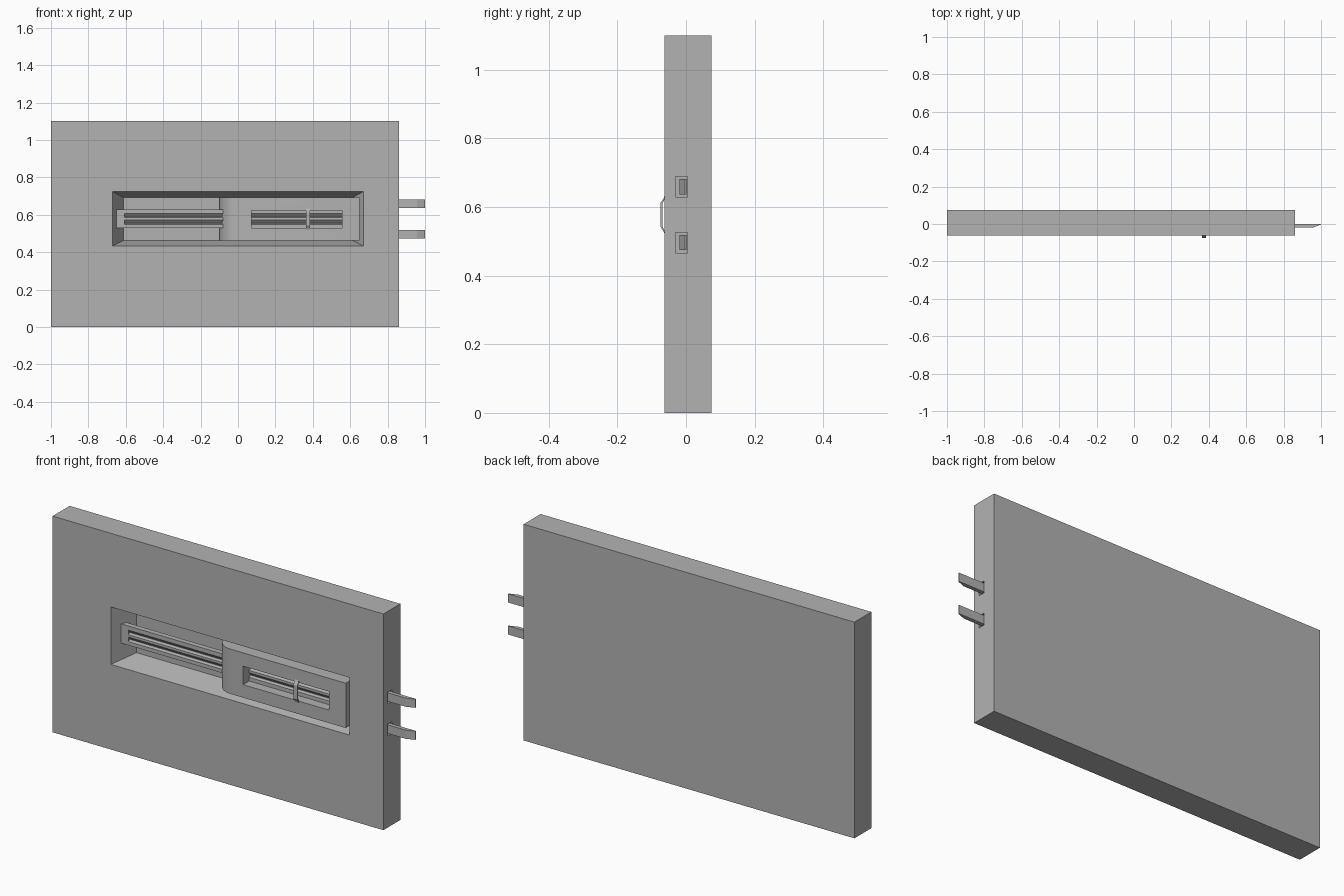
import bpy, bmesh, math
from mathutils import Vector

if "Cube" in bpy.data.objects:
    bpy.data.objects.remove(bpy.data.objects["Cube"], do_unlink=True)

# Single grey finish
grey = bpy.data.materials.new("plain grey")
grey.use_nodes = True
colour = (0.45, 0.45, 0.45, 1)
grey.diffuse_color = colour
grey.node_tree.nodes["Principled BSDF"].inputs["Base Color"].default_value = colour


def loft(name, ring_a, ring_b):
    """Closed solid between two matching rings of points."""
    bm = bmesh.new()
    a = [bm.verts.new(p) for p in ring_a]
    b = [bm.verts.new(p) for p in ring_b]
    n = len(a)
    bm.faces.new(a)
    bm.faces.new(b[::-1])
    for i in range(n):
        j = (i + 1) % n
        bm.faces.new((a[j], a[i], b[i], b[j]))
    bmesh.ops.recalc_face_normals(bm, faces=bm.faces)
    mesh = bpy.data.meshes.new(name)
    bm.to_mesh(mesh)
    bm.free()
    mesh.materials.append(grey)
    obj = bpy.data.objects.new(name, mesh)
    bpy.context.collection.objects.link(obj)
    return obj


def along_x(name, profile, x0, x1):
    """Extrude a (y, z) profile along x."""
    return loft(name, [(x0, y, z) for y, z in profile], [(x1, y, z) for y, z in profile])


def along_z(name, profile, z0, z1):
    """Extrude an (x, y) profile along z."""
    return loft(name, [(x, y, z0) for x, y in profile], [(x, y, z1) for x, y in profile])


def box(name, x0, x1, y0, y1, z0, z1):
    return along_z(name, [(x0, y0), (x1, y0), (x1, y1), (x0, y1)], z0, z1)


def cut(target, cutter):
    """Subtract the cutter from the target and discard it."""
    cutter.hide_render = True
    mod = target.modifiers.new("cut", "BOOLEAN")
    mod.operation = "DIFFERENCE"
    mod.solver = "EXACT"
    mod.object = cutter
    bpy.ops.object.select_all(action="DESELECT")
    bpy.context.view_layer.objects.active = target
    target.select_set(True)
    bpy.ops.object.modifier_apply(modifier=mod.name)
    bpy.data.objects.remove(cutter, do_unlink=True)


FRONT, BACK, FLOOR = -0.062, 0.074, 0.058
PRONGS = (0.659, 0.496)


def recess_ring(y):
    """Rectangle of the tapering recess at depth y."""
    t = (y - FRONT) / (FLOOR - FRONT)
    hx, z0, z1 = 0.672 - 0.06 * t, 0.433 + 0.03 * t, 0.725 - 0.033 * t
    return [(-hx, y, z0), (hx, y, z0), (hx, y, z1), (-hx, y, z1)]


# Main slab with tapered recess and two prong sockets
body = box("body", -1, 0.862, FRONT, BACK, 0, 1.10)
cut(body, loft("recess_cutter", recess_ring(FRONT - 0.02), recess_ring(FLOOR)))
for z in PRONGS:
    cut(body, box("socket_cutter", 0.842, 0.9, -0.030, 0.005, z - 0.030, z + 0.030))

# Cover block: rounded left end, window cut through the front
arc = [(-0.10 * math.cos(a), FLOOR - 0.12 * math.sin(a))
       for a in (math.pi / 2 * i / 16 for i in range(17))]
cover = along_z("sliding_cover", arc + [(0.65, FRONT), (0.65, FLOOR + 0.004)]
                + [(-0.10, FLOOR + 0.004)], 0.463, 0.691)
cut(cover, box("window_cutter", 0.072, 0.556, -0.1, 0.03, 0.529, 0.623))
for p in cover.data.polygons:
    p.use_smooth = False
bpy.ops.object.select_all(action="DESELECT")
cover.select_set(True)
bpy.context.view_layer.objects.active = cover
bpy.ops.object.shade_smooth_by_angle(angle=math.radians(30))

# Track with two lengthwise grooves and a plain end
TRACK_Y, TRACK_BACK = -0.015, 0.012
grooves = [(TRACK_Y, 0.628)]
for top in (0.607, 0.572):
    grooves += [(TRACK_Y, top), (TRACK_Y + 0.014, top - 0.016),
                (TRACK_Y + 0.014, top - 0.018), (TRACK_Y, top - 0.023)]
grooves += [(TRACK_Y, 0.530), (TRACK_BACK, 0.530), (TRACK_BACK, 0.628)]
along_x("grooved_track", grooves, -0.607, 0.60)
box("track_end", -0.652, -0.607, TRACK_Y, TRACK_BACK, 0.530, 0.628)

# Thin bridge-shaped slider clip over the window
outer = [(FRONT, 0.634), (FRONT - 0.003, 0.626), (-0.074, 0.612),
         (-0.074, 0.542), (FRONT - 0.003, 0.528), (FRONT, 0.521)]
inner = [(FRONT, 0.530), (-0.069, 0.545), (-0.069, 0.609), (FRONT, 0.624)]
along_x("slider_clip", outer + inner, 0.364, 0.386)

# Wedge-tipped latch prongs on the side
prong = [(0.840, -0.019), (0.957, -0.019), (1.0, -0.003), (1.0, 0.001), (0.840, 0.001)]
for label, z in zip(("upper", "lower"), PRONGS):
    along_z(label + "_prong", prong, z - 0.022, z + 0.022)
